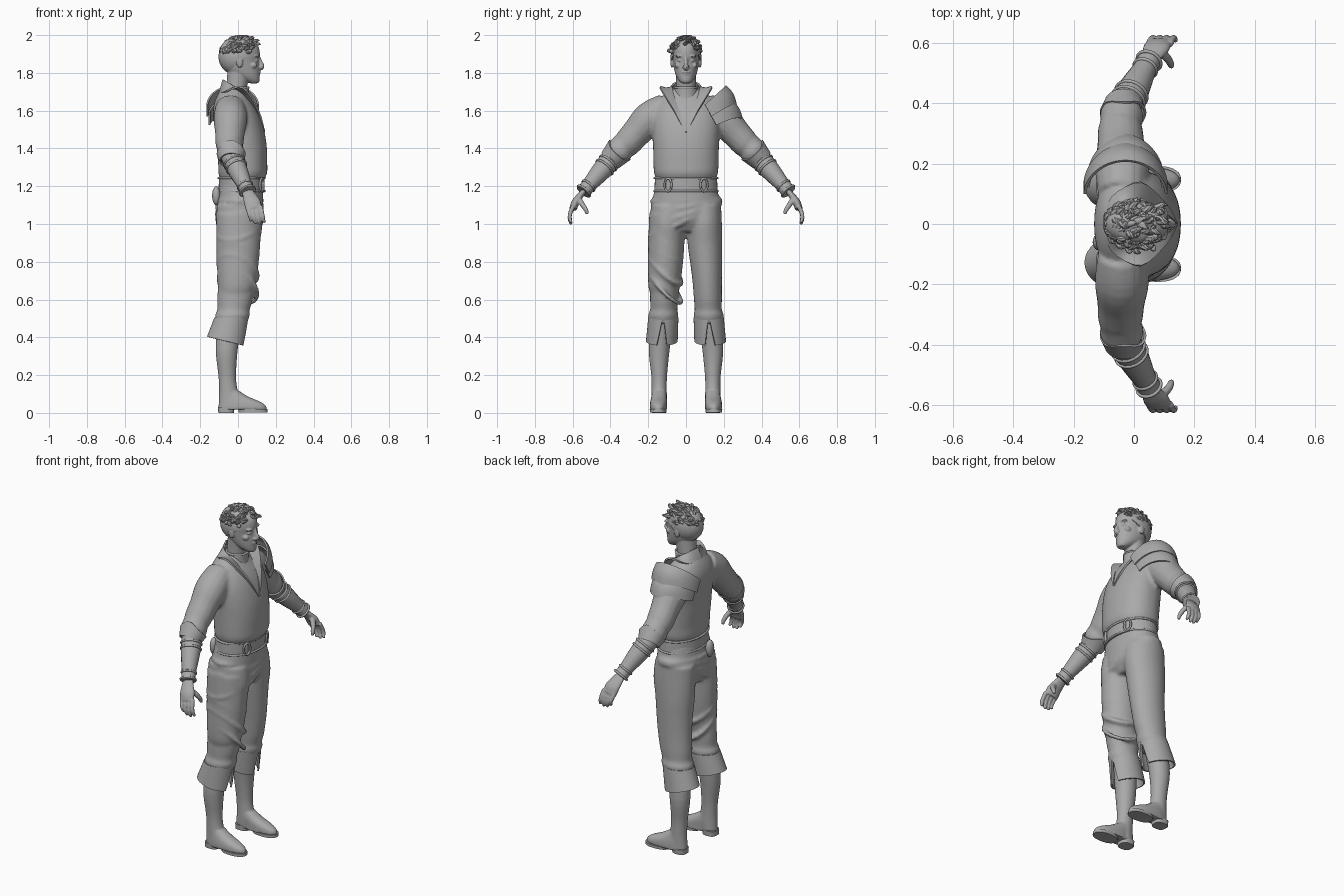
import bpy, bmesh, math, random
from math import sin, cos, pi
from mathutils import Vector, Matrix

cube = bpy.data.objects.get("Cube")
if cube:
    bpy.data.objects.remove(cube)
random.seed(4)

clay = bpy.data.materials.new("plain grey")
clay.use_nodes = True
GREY = (0.4, 0.4, 0.4, 1)
clay.diffuse_color = GREY
clay.node_tree.nodes["Principled BSDF"].inputs["Base Color"].default_value = GREY


def spline(rows, n=4):
    """Catmull-Rom interpolation of equal-length tuples."""
    out = []
    last = len(rows) - 1
    for i in range(last):
        quad = [rows[max(0, min(last, i + d))] for d in (-1, 0, 1, 2)]
        for k in range(n):
            t = k / n
            out.append(tuple(
                b + t * ((c - a) + t * ((2 * a - 5 * b + 4 * c - d) + t * (3 * b - a - 3 * c + d))) / 2
                for a, b, c, d in zip(*quad)))
    return out + [tuple(rows[-1])]


def skin(bm, rings, seg=24, closed=False, p=1):
    """Join rings (centre, U, V); power p below one squares the section."""
    loops = []
    for c, u, v in rings:
        loop = []
        for k in range(seg):
            x, y = cos(2 * pi * k / seg), sin(2 * pi * k / seg)
            x, y = [math.copysign(abs(q) ** p, q) for q in (x, y)]
            loop.append(bm.verts.new(c + u * x + v * y))
        loops.append(loop)
    pairs = list(zip(loops, loops[1:]))
    if closed:
        pairs.append((loops[-1], loops[0]))
    else:
        bm.faces.new(loops[0])
        bm.faces.new(loops[-1])
    for a, b in pairs:
        for k in range(seg):
            j = (k + 1) % seg
            bm.faces.new((a[k], a[j], b[j], b[k]))


def stack(bm, rows, seg=28, p=1, n=4):
    """Upright loft from rows of z, centre x, centre y, depth, width."""
    skin(bm, [(Vector((x, y, z)), Vector((a, 0, 0)), Vector((0, b, 0)))
              for z, x, y, a, b in spline(rows, n)], seg, p=p)


def tube(bm, rows, side=1, flat=1, seg=16, n=4):
    """Limb from rows of x, y, z, radius; flat thins it across x."""
    pts = [(Vector((x, y * side, z)), r) for x, y, z, r in spline(rows, n)]
    rings = []
    for i, (c, r) in enumerate(pts):
        t = (pts[min(i + 1, len(pts) - 1)][0] - pts[max(i - 1, 0)][0]).normalized()
        u = Vector((1, 0, 0.01))
        u = (u - t * u.dot(t)).normalized()
        rings.append((c, u * r, t.cross(u) * r * flat))
    skin(bm, rings, seg)


def hoop(bm, c, a, b, r, seg=32):
    """Round cord following the ellipse with half axes a and b."""
    a, b = Vector(a), Vector(b)
    up = a.cross(b).normalized() * r
    rings = []
    for k in range(seg):
        d = a * cos(2 * pi * k / seg) + b * sin(2 * pi * k / seg)
        rings.append((Vector(c) + d, d.normalized() * r, up))
    skin(bm, rings, 10, True)


def blob(bm, c, size):
    m = Matrix.Translation(c) @ Matrix.Diagonal((*size, 1))
    bmesh.ops.create_uvsphere(bm, u_segments=20, v_segments=12, radius=1, matrix=m)


def finish(name, bm, voxel=0, mirror=False, relax=4):
    bmesh.ops.recalc_face_normals(bm, faces=bm.faces[:])
    mesh = bpy.data.meshes.new(name)
    bm.to_mesh(mesh)
    bm.free()
    mesh.materials.append(clay)
    ob = bpy.data.objects.new(name, mesh)
    bpy.context.collection.objects.link(ob)
    bpy.ops.object.select_all(action='DESELECT')
    ob.select_set(True)
    bpy.context.view_layer.objects.active = ob
    bpy.ops.object.shade_smooth_by_angle(angle=math.radians(45))
    if mirror:
        mod = ob.modifiers.new("mirror", 'MIRROR')
        mod.use_axis = (False, True, False)
    if voxel:
        mod = ob.modifiers.new("blend", 'REMESH')
        mod.mode, mod.voxel_size, mod.use_smooth_shade = 'VOXEL', voxel, True
        mod = ob.modifiers.new("relax", 'SMOOTH')
        mod.factor, mod.iterations = 0.5, relax
    return ob


def sheet(name, f, nu, nv, thick=0.008, mirror=False):
    """Thin plate from a function of u and v in 0..1."""
    bm = bmesh.new()
    g = [[bm.verts.new(f(i / nu, j / nv)) for j in range(nv + 1)] for i in range(nu + 1)]
    for i in range(nu):
        for j in range(nv):
            bm.faces.new((g[i][j], g[i + 1][j], g[i + 1][j + 1], g[i][j + 1]))
    bmesh.ops.remove_doubles(bm, verts=bm.verts[:], dist=0.0005)
    bmesh.ops.recalc_face_normals(bm, faces=bm.faces[:])
    bmesh.ops.solidify(bm, geom=bm.faces[:], thickness=thick)
    return finish(name, bm, mirror=mirror)


# Shirt: blousy body blended with both sleeves
bm = bmesh.new()
stack(bm, [(1.225, .02, 0, .11, .15), (1.265, .025, 0, .128, .168), (1.32, .025, 0, .13, .172),
           (1.4, .02, 0, .133, .174), (1.48, .012, 0, .13, .178), (1.56, -.006, 0, .125, .18),
           (1.62, -.02, 0, .11, .165), (1.67, -.03, 0, .085, .13), (1.715, -.03, 0, .06, .075)],
      40, .9)
for s in (1, -1):
    tube(bm, [(-.04, .1, 1.615, .08), (-.04, .19, 1.56, .09), (-.043, .26, 1.485, .079),
              (-.045, .31, 1.43, .075), (-.043, .335, 1.41, .069), (-.04, .36, 1.38, .073),
              (-.035, .39, 1.35, .056)], s)
finish("shirt", bm, .009)

# Trousers with sash folds over the hips and a wrap on the right thigh
bm = bmesh.new()
stack(bm, [(1.22, .018, 0, .115, .158), (1.1, .01, 0, .123, .182), (1.02, .01, 0, .12, .178),
           (.96, .005, 0, .09, .13)], 36, .92)
for s in (1, -1):
    stack(bm, [(1.1, .005, .088 * s, .118, .098), (1, .008, .096 * s, .122, .094),
               (.9, .002, .1 * s, .114, .092), (.8, 0, .106 * s, .106, .085),
               (.7, -.005, .112 * s, .1, .078), (.6, -.016, .116 * s, .094, .074),
               (.545, -.024, .118 * s, .086, .072), (.515, -.03, .12 * s, .092, .08),
               (.47, -.035, .12 * s, .08, .07)])
for z, k, r in ((1.125, .03, .013), (1.09, .2, .016), (1.05, .38, .017), (1.02, .55, .014)):
    hoop(bm, (.008, 0, z), (.115, 0, 0), (0, .178, k * .17), r)
stack(bm, [(1.05, .005, -.1, .12, .095), (.85, 0, -.106, .115, .095), (.68, -.006, -.115, .1, .085),
           (.62, -.015, -.116, .085, .07)])
for z, k, r in ((.97, .05, .014), (.85, -.04, .012), (.76, -.07, .014), (.67, -.08, .012)):
    hoop(bm, (0, -.108, z), (.103, 0, k * .5), (0, .083, k), r)
finish("trousers", bm, .009)

# Belt with edging and a pair of buckles
bm = bmesh.new()
stack(bm, [(1.168, .018, 0, .122, .168), (1.248, .02, 0, .12, .164)], 40, n=1)
for z in (1.175, 1.243):
    hoop(bm, (.019, 0, z), (.122, 0, 0), (0, .167, 0), .006, 40)
finish("belt", bm)
bm = bmesh.new()
hoop(bm, (.126, .095, 1.207), (-.009, .018, 0), (0, 0, .034), .006, 20)
tube(bm, [(.128, .08, 1.18, .005), (.13, .08, 1.235, .005)], n=1)
finish("belt_buckles", bm, mirror=True)
bm = bmesh.new()
blob(bm, (-.115, -.06, 1.15), (.022, .028, .05))
finish("belt_pouch", bm)


# Knee cuffs, flared and slit at the front
def knee_cuff(u, v):
    gap = .04 + .3 * v
    a = gap + u * 2 * (pi - gap)
    return Vector((-.035 - .03 * v + (.09 + .009 * v) * cos(a),
                   .12 + .008 * v + (.08 + .004 * v) * sin(a),
                   .505 - .125 * v - .024 * v * cos(a)))


sheet("knee_cuffs", knee_cuff, 36, 5, .009, True)

# Boots: shaft, foot, sole and heel
bm = bmesh.new()
stack(bm, [(.48, -.045, .128, .066, .06), (.33, -.06, .142, .058, .055), (.2, -.057, .142, .047, .042),
           (.13, -.052, .142, .048, .04), (.08, -.045, .142, .056, .041), (.03, -.05, .142, .053, .04)])
stack(bm, [(.115, -.042, .142, .05, .036), (.085, -.02, .143, .077, .041), (.06, .008, .145, .107, .044),
           (.04, .022, .146, .124, .045), (.018, .025, .146, .128, .045)], 32, .9)
finish("boots", bm, .006, True, 3)
bm = bmesh.new()
stack(bm, [(.003, .08, .147, .076, .044), (.02, .078, .147, .077, .045)], 28, .85, 1)
stack(bm, [(0, -.063, .143, .041, .037), (.03, -.062, .143, .044, .039)], 24, .7, 1)
finish("boot_soles", bm, mirror=True)

# Bracers with raised bands
bm = bmesh.new()
ELBOW, WRIST = Vector((-.036, .38, 1.36)), Vector((.05, .54, 1.175))
AXIS = (WRIST - ELBOW).normalized()
SIDE = Vector((1, 0, 0))
SIDE = (SIDE - AXIS * SIDE.dot(AXIS)).normalized()
OUT = SIDE.cross(AXIS)
if OUT.y < 0:
    OUT = -OUT
tube(bm, [(*ELBOW.lerp(WRIST, t), r) for t, r in
          ((0, .056), (.25, .055), (.5, .05), (.8, .04), (.95, .039), (1.03, .042))])
for t, r in ((.2, .055), (.32, .054), (.85, .039), (1, .041)):
    hoop(bm, ELBOW.lerp(WRIST, t), SIDE * r, OUT * r, .006)
finish("bracers", bm, mirror=True)


# Elbow guards with a raised point inside and out
def elbow_guard(u, v):
    a = 2 * pi * u
    down = Vector((0, .68, -.73))
    r = .061 + .016 * v
    lift = .035 - .05 * v - .03 * v * cos(a) ** 4
    return (ELBOW + down * lift + r * (Vector((0, .73, .68)) * cos(a) + Vector((1, 0, 0)) * sin(a)))


sheet("elbow_guards", elbow_guard, 36, 4, .008, True)

# Hands: palm, four fingers, thumb
bm = bmesh.new()
tube(bm, [(.048, .535, 1.18, .028), (.06, .56, 1.15, .036), (.075, .585, 1.115, .044),
          (.084, .598, 1.08, .042)], flat=.48)
for i in range(4):
    x, drop = .05 + .023 * i, (.0, .014, .016, .008)[i]
    tube(bm, [(x, .597, 1.095, .012), (x + .008, .612, 1.06, .0115),
              (x + .014, .616, 1.04 - drop, .0105), (x + .02, .607, 1.015 - drop, .008)], seg=10)
tube(bm, [(.085, .57, 1.135, .016), (.11, .55, 1.105, .014), (.122, .53, 1.075, .012),
          (.124, .522, 1.052, .008)], seg=10)
finish("hands", bm, .0045, True, 2)


# Layered shoulder guard on the left
def shoulder_layer(start, end, lift):
    def f(u, v):
        a = (u * 2 - 1) * 1.5
        reach = .18 * (.62 + .38 * (1 - abs(a) / 1.5)) * (start + (end - start) * v)
        n = (.15 + lift + .012 * sin(pi * v)) * cos(a)
        return Vector((-.028 + (.128 + lift) * sin(a),
                       .092 + .75 * n + .5 * reach, 1.622 + .67 * n - .87 * reach))
    return f


sheet("shoulder_guard_lower", shoulder_layer(.4, 1.08, 0), 28, 8, .009)
sheet("shoulder_guard_upper", shoulder_layer(-.02, .62, .012), 28, 8, .009)

# Open collar and lapels running down to a V
INNER = spline([(-.082, 0, 1.765), (-.045, .068, 1.745), (.03, .066, 1.69),
                (.114, .028, 1.58), (.144, 0, 1.49)])
OUTER = spline([(-.1, 0, 1.7), (-.075, .09, 1.7), (.025, .137, 1.728),
                (.112, .062, 1.6), (.144, .005, 1.485)])
sheet("collar", lambda u, v: Vector(INNER[round(u * 16)]).lerp(Vector(OUTER[round(u * 16)]), v),
      16, 3, .009, True)
bm = bmesh.new()
stack(bm, [(1.6, -.01, 0, .08, .08), (1.67, -.012, 0, .07, .068), (1.725, -.005, 0, .063, .06)])
hoop(bm, (-.005, 0, 1.722), (.06, 0, 0), (0, .057, 0), .006)
finish("undershirt", bm)

# Head: skull, neck and features blended together
bm = bmesh.new()
stack(bm, [(1.62, -.02, 0, .056, .056), (1.72, -.008, 0, .055, .053), (1.82, .005, 0, .06, .055)])
stack(bm, [(1.745, .085, 0, .022, .022), (1.76, .067, 0, .047, .038), (1.785, .043, 0, .072, .053),
           (1.82, .022, 0, .093, .063), (1.86, .013, 0, .098, .069), (1.9, .011, 0, .105, .073),
           (1.94, .008, 0, .099, .07), (1.97, .004, 0, .07, .05), (1.982, .002, 0, .03, .02)], 36)
tube(bm, [(.106, 0, 1.89, .01), (.117, 0, 1.862, .01), (.127, 0, 1.835, .013), (.116, 0, 1.822, .012)])
blob(bm, (.112, 0, 1.804), (.009, .021, .005))
blob(bm, (.108, 0, 1.793), (.01, .019, .006))
blob(bm, (.095, 0, 1.762), (.02, .022, .016))
for s in (1, -1):
    blob(bm, (.098, .03 * s, 1.888), (.015, .026, .007))
    blob(bm, (.094, .03 * s, 1.866), (.013, .015, .008))
    blob(bm, (.12, .011 * s, 1.829), (.009, .008, .007))
    blob(bm, (.08, .044 * s, 1.84), (.02, .016, .016))
    blob(bm, (.008, .074 * s, 1.857), (.018, .009, .03))
finish("head", bm, .004, relax=2)

# Hair: trimmed cap and swept tufts
bm = bmesh.new()
blob(bm, (.002, 0, 1.885), (.106, .082, .1))
bmesh.ops.bisect_plane(bm, geom=bm.verts[:] + bm.edges[:] + bm.faces[:], dist=.0001,
                       plane_co=(0, 0, 1.848), plane_no=(-.75, 0, 1), clear_inner=True)
bmesh.ops.holes_fill(bm, edges=bm.edges[:])
for k in range(110):
    a = random.uniform(-pi, pi)
    h = random.uniform(.25, 1)
    ring = math.sqrt(1 - h * h)
    root = Vector((.1 * ring * cos(a), .077 * ring * sin(a), .095 * h)) + Vector((.004, 0, 1.885))
    if root.z < 1.865 + .8 * root.x:
        continue
    sweep = Vector((random.uniform(.015, .045), random.uniform(-.02, .02), random.uniform(-.008, .012)))
    puff = Vector((.1 * ring * cos(a), .1 * ring * sin(a), .1 * h)) * .13
    mid, tip = root + sweep * .5 + puff, root + sweep + puff * .7
    tube(bm, [(*root, .012), (*mid, .01), (*tip, .003)], seg=7, n=3)
for v in bm.verts:
    v.co.z = min(v.co.z, 2)
finish("hair", bm)
